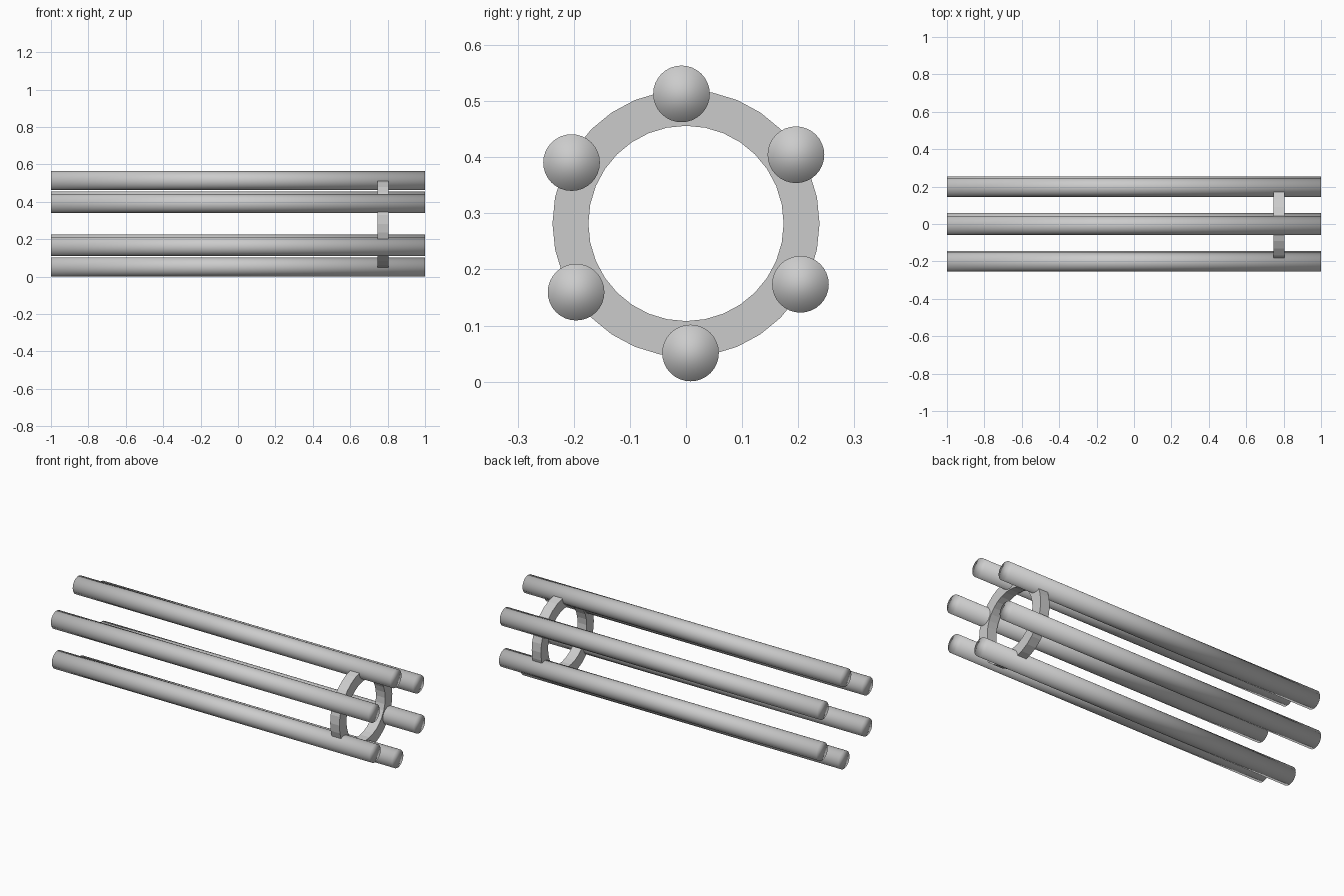
import bpy, bmesh, math

if "Cube" in bpy.data.objects:
    bpy.data.objects.remove(bpy.data.objects["Cube"])

CENTRE_Z = 0.282       # height of the bundle axis
ROD_ORBIT = 0.231      # distance of the rods from the axis
ROD_RADIUS = 0.0505
ROD_COUNT = 6
TWIST = math.radians(2)


def add_object(name, bm):
    bmesh.ops.recalc_face_normals(bm, faces=bm.faces)
    mesh = bpy.data.meshes.new(name)
    bm.to_mesh(mesh)
    bm.free()
    obj = bpy.data.objects.new(name, mesh)
    bpy.context.collection.objects.link(obj)
    return obj


def circle(bm, x, radius, sides):
    return [bm.verts.new((x, radius * math.cos(2 * math.pi * i / sides),
                          radius * math.sin(2 * math.pi * i / sides)))
            for i in range(sides)]


def bridge(bm, a, b):
    for i in range(len(a)):
        j = (i + 1) % len(a)
        bm.faces.new((a[i], a[j], b[j], b[i]))


# Long rods, smooth all over including the flat end caps
for k in range(ROD_COUNT):
    bm = bmesh.new()
    left, right = circle(bm, -1, ROD_RADIUS, 32), circle(bm, 1, ROD_RADIUS, 32)
    bridge(bm, left, right)
    bm.faces.new(left)
    bm.faces.new(right)
    for f in bm.faces:
        f.smooth = True
    rod = add_object(f"rod_{k + 1}", bm)
    angle = math.radians(30 + 60 * k) + TWIST
    rod.location = (0, ROD_ORBIT * math.cos(angle),
                    CENTRE_Z + ROD_ORBIT * math.sin(angle))

# Faceted spacer ring with a rectangular section
bm = bmesh.new()
section = [(0.747, 0.174), (0.805, 0.174), (0.805, 0.238), (0.747, 0.238)]
loops = [circle(bm, x, r, 32) for x, r in section]
for k in range(4):
    bridge(bm, loops[k], loops[(k + 1) % 4])
ring = add_object("spacer_ring", bm)
ring.location.z = CENTRE_Z
